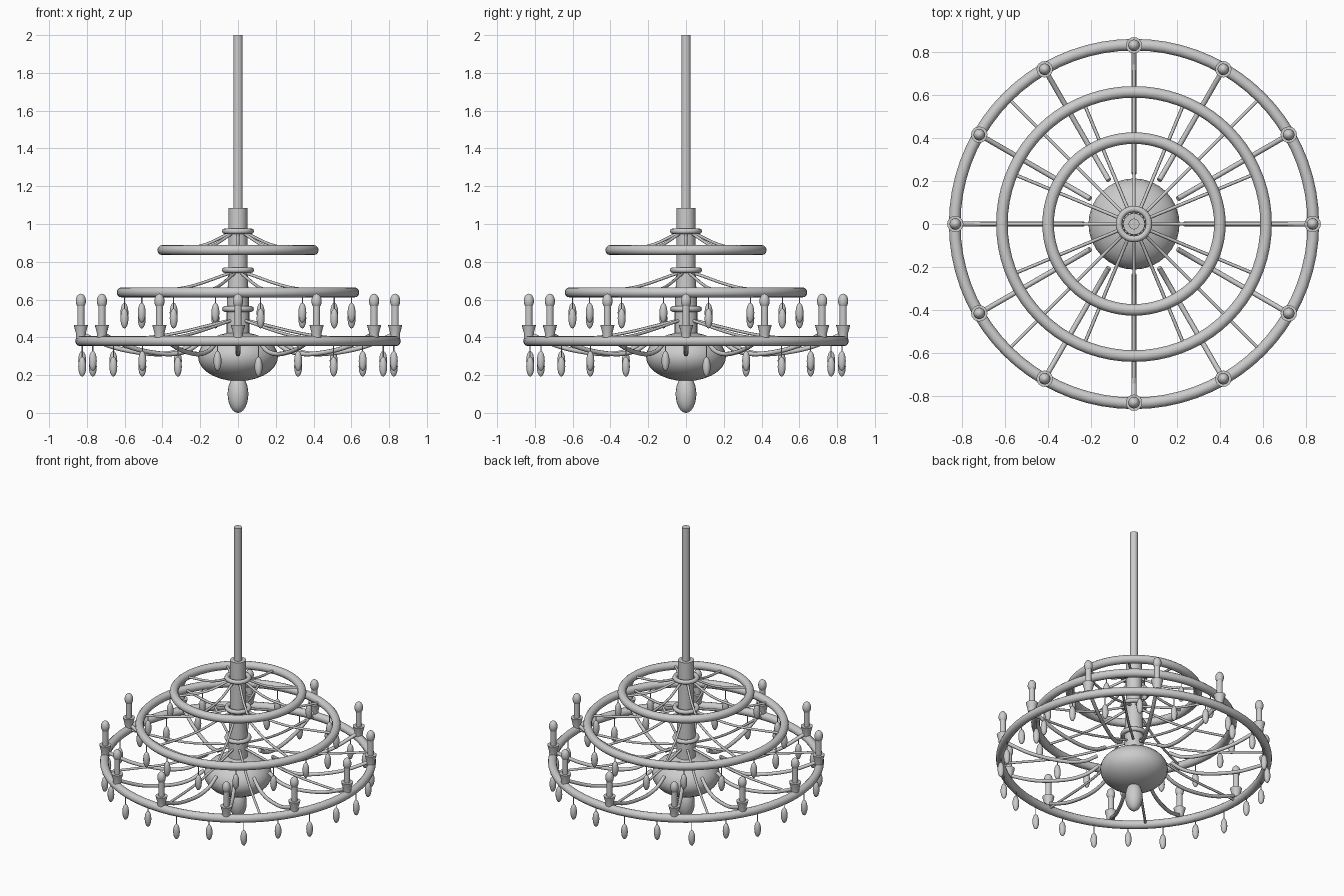
import bpy, bmesh, math
from mathutils import Vector

if "Cube" in bpy.data.objects:
    bpy.data.objects.remove(bpy.data.objects["Cube"])

metal = bpy.data.materials.new("light_grey")
metal.diffuse_color = (0.6, 0.6, 0.6, 1)
metal.use_nodes = True
metal.node_tree.nodes["Principled BSDF"].inputs["Base Color"].default_value = metal.diffuse_color


def polar(r, deg, z):
    a = math.radians(deg)
    return Vector((r * math.cos(a), r * math.sin(a), z))


def finish(name, bm, angle=50):
    bmesh.ops.recalc_face_normals(bm, faces=bm.faces)
    mesh = bpy.data.meshes.new(name)
    bm.to_mesh(mesh)
    bm.free()
    obj = bpy.data.objects.new(name, mesh)
    bpy.context.collection.objects.link(obj)
    mesh.materials.append(metal)
    bpy.ops.object.select_all(action='DESELECT')
    obj.select_set(True)
    bpy.context.view_layer.objects.active = obj
    bpy.ops.object.shade_smooth_by_angle(angle=math.radians(angle))
    return obj


def loft(bm, loops, closed=False):
    """Skin a series of vertex rings, capping the ends when open."""
    n = len(loops[0])
    pairs = list(zip(loops, loops[1:]))
    if closed:
        pairs.append((loops[-1], loops[0]))
    for a, b in pairs:
        for i in range(n):
            j = (i + 1) % n
            bm.faces.new((a[i], a[j], b[j], b[i]))
    if not closed:
        bm.faces.new(loops[0][::-1])
        bm.faces.new(loops[-1])


def lathe(bm, profile, center=(0, 0), segs=24):
    loops = []
    for r, z in profile:
        loops.append([bm.verts.new(polar(r, 360 * i / segs, z) + Vector((*center, 0)))
                      for i in range(segs)])
    loft(bm, loops)


def ellipsoid_profile(r, h, z, steps=10):
    angles = [math.pi * (i + 0.12) / (steps + 0.24) for i in range(steps + 1)]
    return [(r * math.sin(a), z - h * math.cos(a)) for a in angles]


def ring(name, major, minor, z, segs=72, sides=12):
    bm = bmesh.new()
    loops = []
    for i in range(segs):
        loop = []
        for j in range(sides):
            t = 2 * math.pi * j / sides
            loop.append(bm.verts.new(polar(major + minor * math.cos(t), 360 * i / segs,
                                           z + minor * math.sin(t))))
        loops.append(loop)
    loft(bm, loops, closed=True)
    finish(name, bm)


def tube(bm, path, deg, radius, sides=8):
    """Sweep a round section along an (r, z) path in the plane at angle deg."""
    side = polar(1, deg + 90, 0)
    pts = [polar(r, deg, z) for r, z in path]
    loops = []
    for k, p in enumerate(pts):
        tangent = (pts[min(k + 1, len(pts) - 1)] - pts[max(k - 1, 0)]).normalized()
        up = tangent.cross(side)
        loops.append([bm.verts.new(p + radius * (side * math.cos(t) + up * math.sin(t)))
                      for t in (2 * math.pi * i / sides for i in range(sides))])
    loft(bm, loops)


def smooth_path(pts, steps=5):
    """Catmull-Rom curve through the points."""
    p = [Vector(q) for q in pts]
    p = [2 * p[0] - p[1]] + p + [2 * p[-1] - p[-2]]
    out = []
    for i in range(1, len(p) - 2):
        a, b, c, d = p[i - 1:i + 3]
        for s in range(steps):
            t = s / steps
            out.append(0.5 * (2 * b + (c - a) * t + (2 * a - 5 * b + 4 * c - d) * t * t
                              + (3 * b - a - 3 * c + d) * t ** 3))
    return out + [p[-2]]


def lathed(name, profile, segs=24):
    bm = bmesh.new()
    lathe(bm, profile, segs=segs)
    finish(name, bm)


# Central body
lathed("hanging_rod", [(0.025, 1.05), (0.025, 2.0)])
lathed("column", [(0.06, 0.3), (0.06, 0.55), (0.05, 0.76), (0.05, 1.085)])
lathed("bowl", ellipsoid_profile(0.212, 0.13, 0.298, 14), 32)
lathed("finial", ellipsoid_profile(0.055, 0.1, 0.1, 12), 16)

# Collars on the column
for name, z in (("upper", 0.962), ("middle", 0.756), ("lower", 0.55)):
    ring(name + "_collar", 0.07, 0.015, z, 32, 8)

# Three tiers: hoop and its gently sagging spokes
tiers = (("upper", 0.40, 0.862, 0.95, 0), ("middle", 0.615, 0.638, 0.74, 22.5),
         ("lower", 0.835, 0.38, 0.49, 0))
for name, radius, z, hub_z, start in tiers:
    ring(name + "_hoop", radius, 0.027, z)
    bm = bmesh.new()
    drop = hub_z - z
    spoke = smooth_path([(0.045, hub_z), (radius * 0.5, z + drop * 0.24), (radius, z)])
    for k in range(8):
        tube(bm, spoke, start + 45 * k, 0.008)
    finish(name + "_spokes", bm)

# Curved candle arms
bm = bmesh.new()
arm = smooth_path([(0.235, 0.37), (0.32, 0.325), (0.45, 0.312), (0.65, 0.345), (0.835, 0.42)])
for k in range(12):
    tube(bm, arm, 30 * k, 0.012)
finish("curved_arms", bm)

# Cups, candles and bulbs around the lower hoop
parts = (("candle_cups", [(0.025, 0.40), (0.027, 0.425), (0.038, 0.466)]),
         ("candles", [(0.019, 0.455), (0.019, 0.57)]),
         ("bulbs", ellipsoid_profile(0.027, 0.039, 0.592, 10)))
for name, profile in parts:
    bm = bmesh.new()
    for k in range(12):
        lathe(bm, profile, polar(0.832, 30 * k, 0)[:2], 16)
    finish(name, bm)

# Hanging drops with thin wires, alternating long and short
for name, count, radius, hoop_z, drop_z in (("lower", 24, 0.832, 0.38, 0.275),
                                            ("middle", 16, 0.613, 0.638, 0.53)):
    drops, wires = bmesh.new(), bmesh.new()
    for k in range(count):
        spot = polar(radius, 360 * (k + 0.5) / count, 0)[:2]
        z = drop_z - 0.03 * ((k + 1) % 2)
        lathe(drops, ellipsoid_profile(0.021, 0.053, z, 10), spot, 12)
        lathe(wires, [(0.003, z + 0.04), (0.003, hoop_z)], spot, 6)
    finish(name + "_drops", drops, 80)
    finish(name + "_drop_wires", wires, 80)
